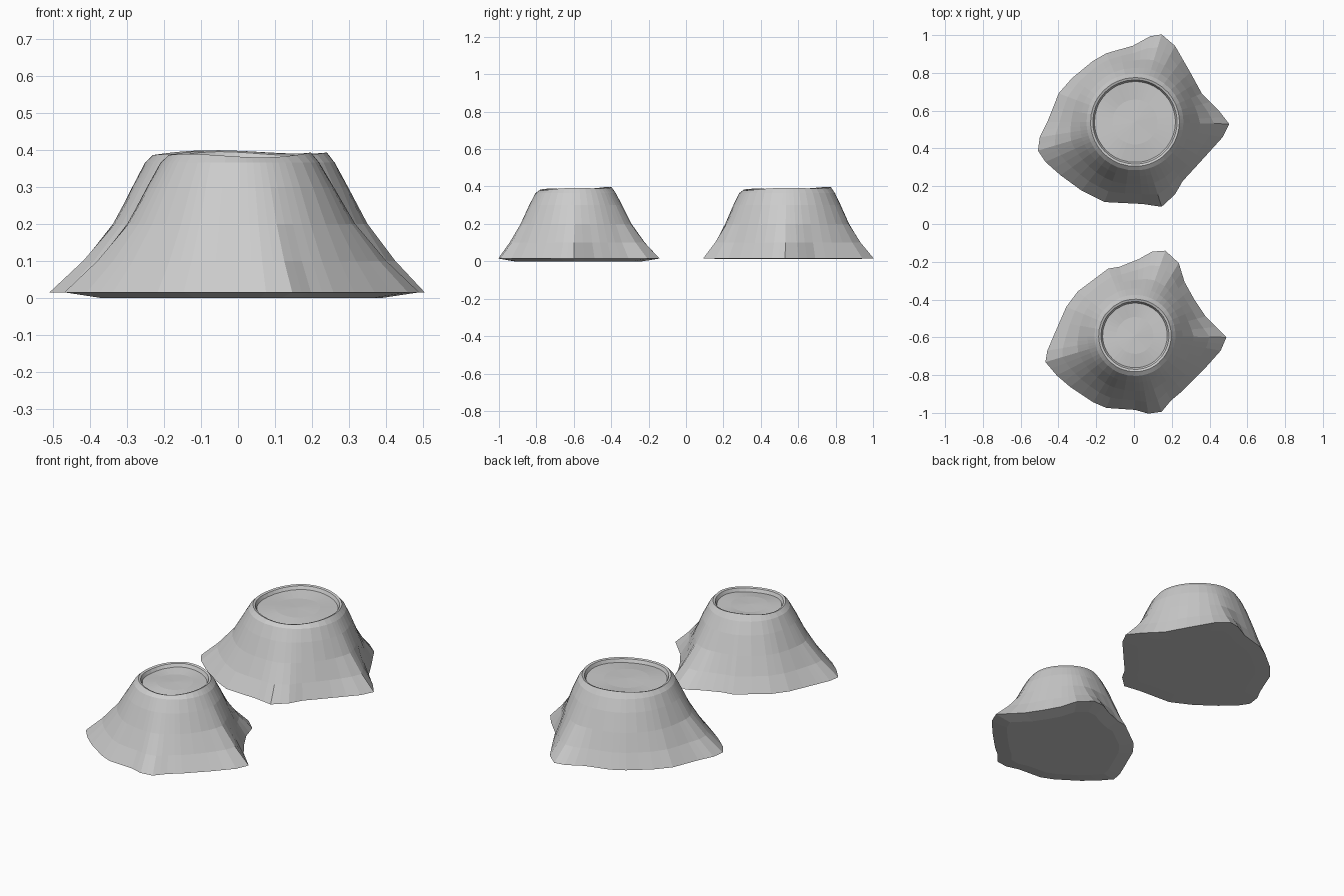
import bpy
import bmesh
from math import atan2, cos, sin, tau
from mathutils import Vector

cube = bpy.data.objects.get("Cube")
if cube:
    bpy.data.objects.remove(cube, do_unlink=True)

stone = bpy.data.materials.new("pale grey stone")
stone.use_nodes = True
GREY = (0.6, 0.6, 0.6, 1)
stone.diffuse_color = GREY
stone.node_tree.nodes["Principled BSDF"].inputs["Base Color"].default_value = GREY

# Wavy skirt outlines around each mound's centre, in hundredths
BACK_SKIRT = [
    (14, 46), (21, 40), (29, 26), (35, 15), (44, 6), (49.5, -1), (46, -8),
    (36, -19), (25, -31), (21, -38), (14, -44.5), (4, -43), (-16, -42),
    (-28, -36), (-39, -28), (-47, -21), (-51, -15), (-50, -8), (-46, 0),
    (-40, 15), (-33, 23), (-22, 32), (-15, 36), (-1, 40), (8, 45)]
FRONT_SKIRT = [
    (16, 44.5), (23, 38), (26, 28), (31, 19), (37, 10), (48, -1), (45, -8),
    (36, -18), (25, -29), (19, -34), (14, -40), (7, -41), (0, -39),
    (-15, -38), (-22, -35), (-34, -27), (-41, -21), (-47, -14), (-46, -8),
    (-43, -1), (-36, 15), (-30, 23), (-14, 35), (-8, 36), (2, 40), (9, 44)]

# Wall levels: height, share of the mean flare, share of the outline's waves
LEVELS = [(0.015, 1, 1), (0.1, 0.72, 0.58), (0.2, 0.45, 0.2),
          (0.3, 0.23, 0.05), (0.365, 0.07, 0)]


def columns(outline):
    """Angle and radius of every outline point and edge midpoint."""
    pts = [Vector(p) / 100 for p in outline]
    cols = []
    for p, q in zip(pts, pts[1:] + pts[:1]):
        for v in (p, (p + q) / 2):
            cols.append((atan2(v.y, v.x) % tau, v.length))
    return sorted(cols)


def rim_height(a):
    return 0.389 + 0.006 * sin(a) + 0.004 * cos(3 * a + 0.5)


def make_mound(name, centre, outline, top, sag):
    cols = columns(outline)
    mean = sum(r for _, r in cols) / len(cols)
    bm = bmesh.new()

    def ring(radius, height):
        return [bm.verts.new((radius(r) * cos(a), radius(r) * sin(a), height(a)))
                for a, r in cols]

    def bridge(low, high):
        for i, v in enumerate(low):
            j = (i + 1) % len(low)
            bm.faces.new((v, low[j], high[j], high[i]))

    def cap(edge, height):
        mid = bm.verts.new((0, 0, height))
        for i, v in enumerate(edge):
            bm.faces.new((v, edge[(i + 1) % len(edge)], mid))

    # Underside, slightly bellied where it sags
    rings = [ring(lambda r: r * 0.8, lambda a: 0.015 - sag)]
    # Flared wall
    for z, flare, wave in LEVELS:
        rings.append(ring(
            lambda r: top + 0.004 + (mean - top) * flare + (r - mean) * wave,
            lambda a: z))
    # Rounded rim and sunken crater floor
    rings.append(ring(lambda r: top - 0.003, rim_height))
    rings.append(ring(lambda r: top - 0.015, lambda a: rim_height(a) - 0.004))
    rings.append(ring(lambda r: top - 0.024, lambda a: rim_height(a) - 0.022))
    rings.append(ring(lambda r: top * 0.5, lambda a: 0.369 + 0.002 * sin(2 * a)))
    for low, high in zip(rings, rings[1:]):
        bridge(low, high)
    cap(rings[0], 0.015 - sag)
    cap(rings[-1], 0.37)

    bmesh.ops.recalc_face_normals(bm, faces=bm.faces[:])
    mesh = bpy.data.meshes.new(name)
    bm.to_mesh(mesh)
    bm.free()
    mesh.materials.append(stone)
    obj = bpy.data.objects.new(name, mesh)
    obj.location = (*centre, 0)
    bpy.context.collection.objects.link(obj)


make_mound("back_mound", (0.005, 0.54), BACK_SKIRT, 0.238, 0.002)
make_mound("front_mound", (0.005, -0.59), FRONT_SKIRT, 0.195, 0.015)
